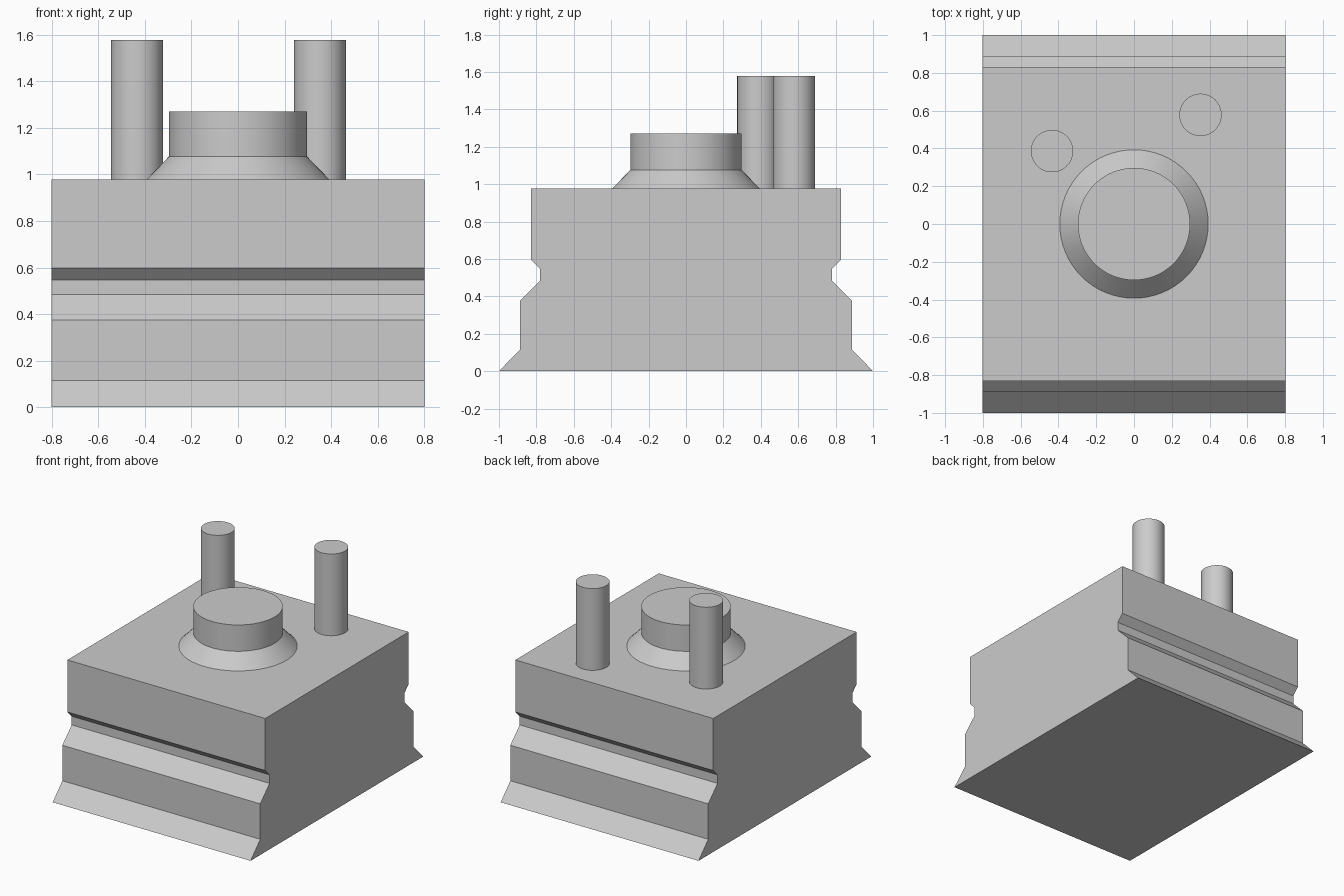
import bpy
import bmesh
import math

cube = bpy.data.objects.get("Cube")
if cube:
    bpy.data.objects.remove(cube, do_unlink=True)

GREY = bpy.data.materials.new("plain grey")
GREY.use_nodes = True
GREY.diffuse_color = (0.6, 0.6, 0.6, 1)
GREY.node_tree.nodes["Principled BSDF"].inputs["Base Color"].default_value = (0.6, 0.6, 0.6, 1)

HALF_WIDTH = 0.802
TOP = 0.978


def add_object(name, bm, smooth=False):
    bmesh.ops.recalc_face_normals(bm, faces=bm.faces)
    mesh = bpy.data.meshes.new(name)
    bm.to_mesh(mesh)
    bm.free()
    mesh.materials.append(GREY)
    obj = bpy.data.objects.new(name, mesh)
    bpy.context.collection.objects.link(obj)
    if smooth:
        bpy.ops.object.select_all(action='DESELECT')
        obj.select_set(True)
        bpy.context.view_layer.objects.active = obj
        bpy.ops.object.shade_smooth_by_angle(angle=math.radians(30))
    return obj


def turned(name, x, y, rings, sides):
    """Closed round part from a list of (radius, height) rings."""
    bm = bmesh.new()
    loops = []
    for radius, z in rings:
        angles = [math.tau * i / sides for i in range(sides)]
        loops.append([bm.verts.new((x + radius * math.cos(a), y + radius * math.sin(a), z))
                      for a in angles])
    for low, high in zip(loops, loops[1:]):
        for i in range(sides):
            j = (i + 1) % sides
            bm.faces.new((low[i], low[j], high[j], high[i]))
    bm.faces.new(loops[0][::-1])
    bm.faces.new(loops[-1])
    return add_object(name, bm, smooth=True)


# Block: mirrored moulding profile (y, z) extruded across the width
side = [(1.0, 0), (0.888, 0.115), (0.888, 0.375), (0.78, 0.483),
        (0.78, 0.546), (0.83, 0.597), (0.83, TOP)]
outline = side + [(-y, z) for y, z in reversed(side)]
bm = bmesh.new()
end = bm.faces.new([bm.verts.new((-HALF_WIDTH, y, z)) for y, z in outline])
extruded = bmesh.ops.extrude_face_region(bm, geom=[end], use_keep_orig=True)
moved = [v for v in extruded["geom"] if isinstance(v, bmesh.types.BMVert)]
bmesh.ops.translate(bm, verts=moved, vec=(2 * HALF_WIDTH, 0, 0))
add_object("moulded_block", bm)

# Central boss with a flared collar
turned("flared_boss", 0, 0, [(0.393, TOP), (0.297, 1.077), (0.297, 1.27)], 64)

# Two tall pins behind the boss
turned("right_pin", -0.434, 0.386, [(0.112, TOP), (0.112, 1.577)], 48)
turned("left_pin", 0.352, 0.578, [(0.112, TOP), (0.112, 1.577)], 48)
